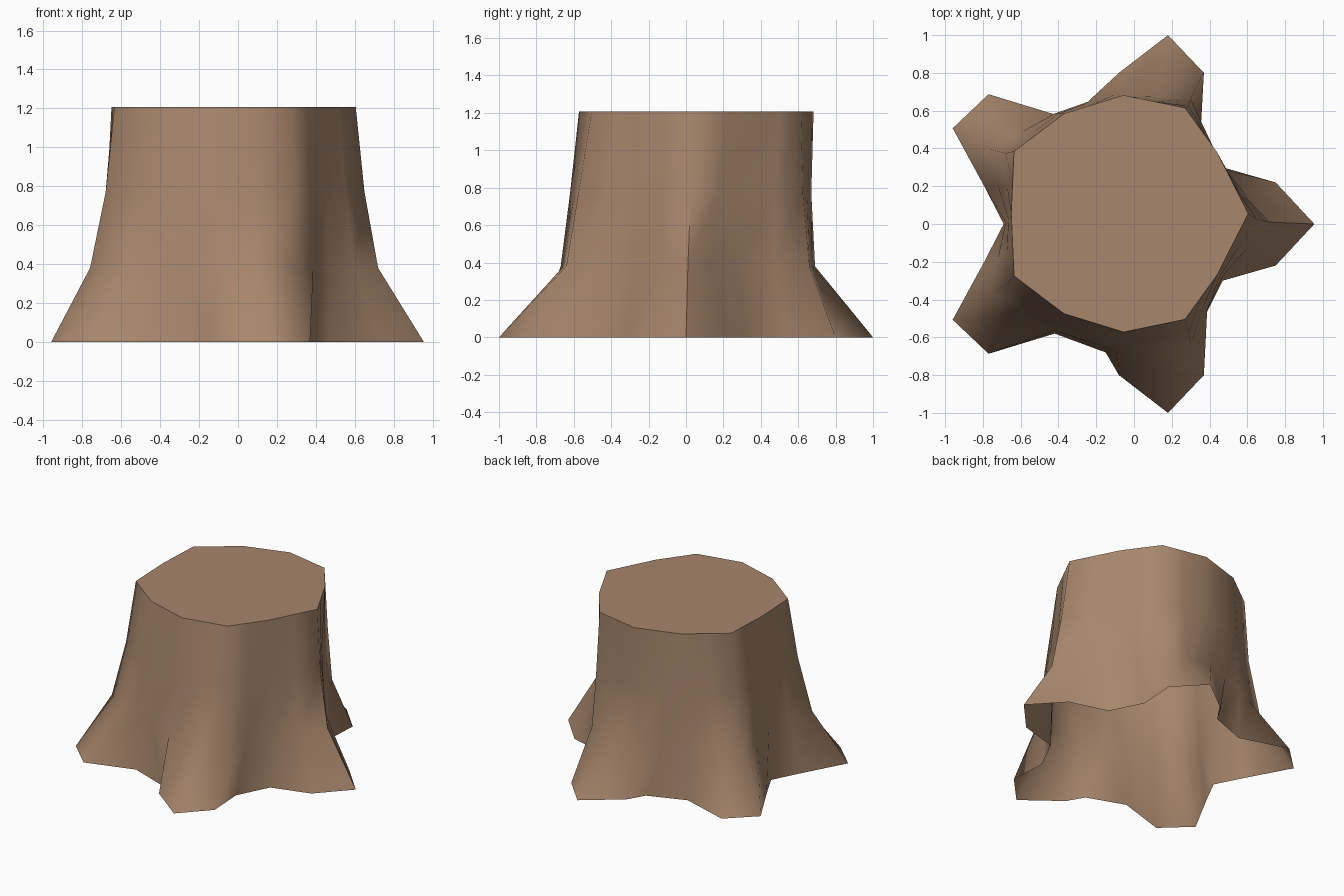
import bpy, bmesh, math

if "Cube" in bpy.data.objects:
    bpy.data.objects.remove(bpy.data.objects["Cube"])

# Half outlines (y >= 0), mirrored across each ring's own centre line
ROOTS = [(.955, 0), (.75, .22), (.47, .30), (.355, .53), (.37, .80), (.18, 1.0), (-.08, .80),
         (-.15, .68), (-.42, .58), (-.77, .687), (-.96, .507), (-.79, .195), (-.69, 0)]
FLARE = [(.72, 0), (.475, .28), (.30, .65), (-.09, .68), (-.42, .575), (-.76, .385), (-.68, 0)]
WAIST = [(.65, 0), (.455, .30), (.29, .60), (-.07, .645), (-.40, .56), (-.68, .35), (-.665, 0)]
CUT = [(.605, 0), (.44, .325), (.27, .56), (-.055, .627), (-.37, .53), (-.635, .33), (-.65, 0)]


def with_midpoints(pts):
    out = [pts[0]]
    for a, b in zip(pts, pts[1:]):
        out += [((a[0] + b[0]) / 2, (a[1] + b[1]) / 2), b]
    return out


def full_ring(half, centre_y):
    ring = half + [(x, -y) for x, y in half[-2:0:-1]]
    return [(x, y + centre_y) for x, y in ring]


wood = bpy.data.materials.new("brown wood")
wood.diffuse_color = (.39, .24, .15, 1)
wood.use_nodes = True
wood.node_tree.nodes["Principled BSDF"].inputs["Base Color"].default_value = wood.diffuse_color

# Trunk shell: five flared roots, open underneath, flat sawn top
bm = bmesh.new()
levels = [(ROOTS, 0, 0), (with_midpoints(FLARE), .01, .38),
          (with_midpoints(WAIST), .025, .77), (with_midpoints(CUT), .055, 1.207)]
rings = [[bm.verts.new((x, y, z)) for x, y in full_ring(half, c)] for half, c, z in levels]
n = len(rings[0])
for low, high in zip(rings, rings[1:]):
    for i in range(n):
        j = (i + 1) % n
        bm.faces.new((low[i], low[j], high[j], high[i]))
bm.faces.new(rings[-1])

mesh = bpy.data.meshes.new("tree_stump")
bm.to_mesh(mesh)
bm.free()
mesh.materials.append(wood)
stump = bpy.data.objects.new("tree_stump", mesh)
bpy.context.collection.objects.link(stump)
bpy.context.view_layer.objects.active = stump
stump.select_set(True)
bpy.ops.object.shade_smooth_by_angle(angle=math.radians(70))
